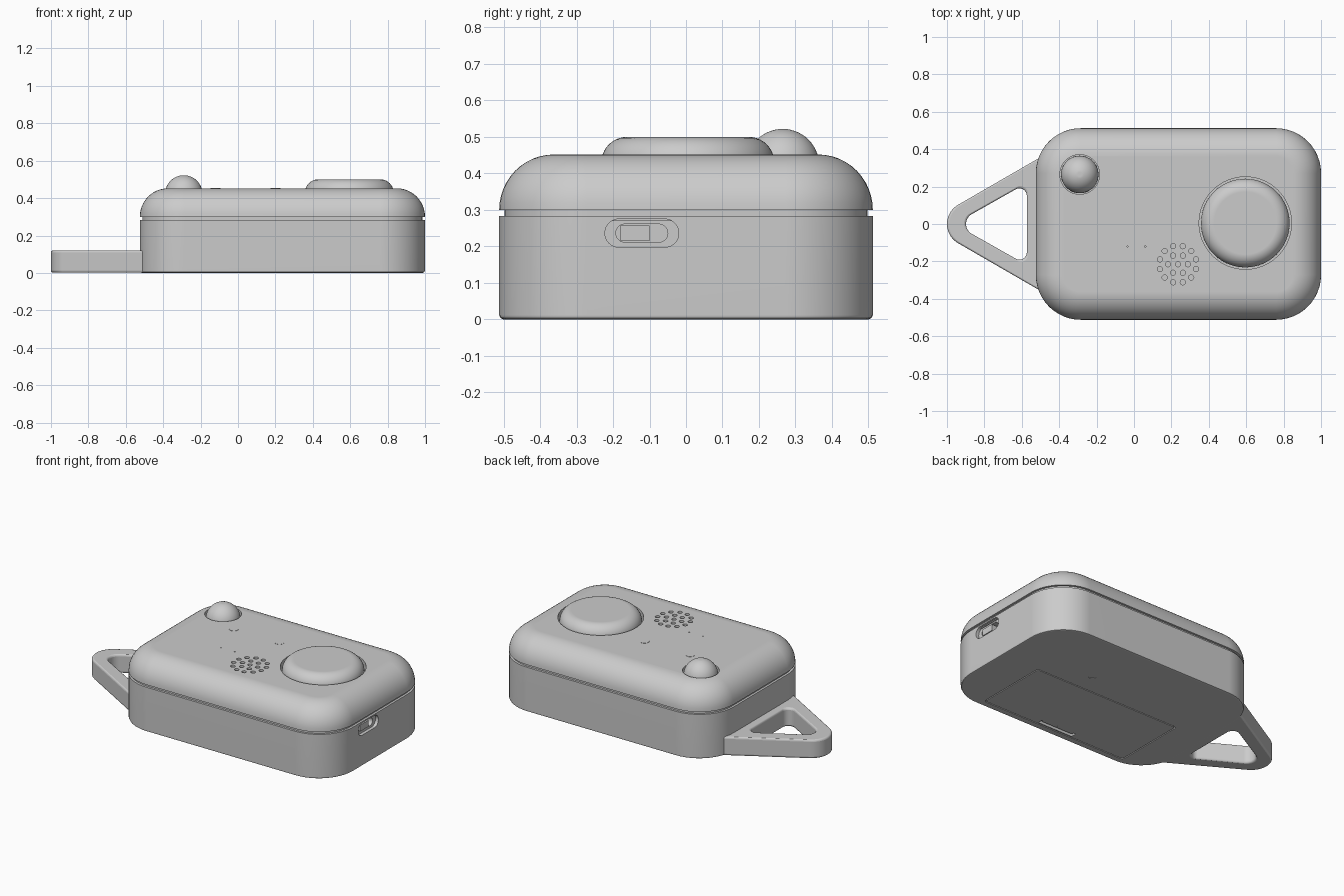
import bpy, bmesh
from math import sin, cos, pi, radians
from mathutils import Vector

if "Cube" in bpy.data.objects:
    bpy.data.objects.remove(bpy.data.objects["Cube"])

grey = bpy.data.materials.new("plain grey")
grey.use_nodes = True
grey.diffuse_color = (0.6, 0.6, 0.6, 1)
grey.node_tree.nodes["Principled BSDF"].inputs["Base Color"].default_value = (0.6, 0.6, 0.6, 1)
parts = []


def finish(name, bm):
    bmesh.ops.recalc_face_normals(bm, faces=bm.faces)
    mesh = bpy.data.meshes.new(name)
    bm.to_mesh(mesh)
    bm.free()
    mesh.materials.append(grey)
    obj = bpy.data.objects.new(name, mesh)
    bpy.context.collection.objects.link(obj)
    parts.append(obj)
    return obj


def rounded(corners, radii, steps=12):
    """Counter-clockwise polygon with every corner turned into an arc."""
    pts = []
    for i, (corner, r) in enumerate(zip(corners, radii)):
        p = Vector(corner)
        a = (Vector(corners[i - 1]) - p).normalized()
        b = (Vector(corners[(i + 1) % len(corners)]) - p).normalized()
        half = a.angle(b) / 2
        centre = p + (a + b).normalized() * r / sin(half)
        turn = pi - 2 * half
        start = p + a * r / (sin(half) / cos(half)) - centre
        for k in range(steps + 1):
            t = turn * k / steps
            pts.append((centre.x + start.x * cos(t) - start.y * sin(t),
                        centre.y + start.x * sin(t) + start.y * cos(t)))
    return pts


def rect(x0, x1, y0, y1, r, inset=0):
    x0, x1, y0, y1 = x0 + inset, x1 - inset, y0 + inset, y1 - inset
    return rounded([(x0, y0), (x1, y0), (x1, y1), (x0, y1)], [r - inset] * 4)


def circle(x, y, r, n=64):
    return [(x + r * cos(2 * pi * k / n), y + r * sin(2 * pi * k / n)) for k in range(n)]


def add_loft(bm, rings, sideways=False):
    """Skin a stack of (outline, height) rings and close both ends."""
    loops = [[bm.verts.new((h, u, v) if sideways else (u, v, h)) for u, v in pts]
             for pts, h in rings]
    for low, high in zip(loops, loops[1:]):
        for k in range(len(low)):
            j = (k + 1) % len(low)
            bm.faces.new((low[k], low[j], high[j], high[k]))
    bm.faces.new(loops[0][::-1])
    bm.faces.new(loops[-1])


def loft(name, rings, sideways=False):
    bm = bmesh.new()
    add_loft(bm, rings, sideways)
    return finish(name, bm)


def cut(target, outlines, low, high, sideways=False):
    bm = bmesh.new()
    for pts in outlines:
        add_loft(bm, [(pts, low), (pts, high)], sideways)
    cutter = finish("cutter", bm)
    parts.remove(cutter)
    cutter.hide_render = True
    mod = target.modifiers.new("cut", "BOOLEAN")
    mod.operation, mod.solver, mod.object = "DIFFERENCE", "EXACT", cutter
    bpy.context.view_layer.objects.active = target
    bpy.ops.object.modifier_apply(modifier=mod.name)
    bpy.data.objects.remove(cutter)


def body(inset=0):
    return rect(-0.525, 1, -0.512, 0.512, 0.24, inset)


# Case halves and the recessed seam between them
lower = loft("lower_case", [(body(0.012), 0), (body(0.004), 0.004), (body(), 0.012),
                            (body(), 0.284)])
loft("seam", [(body(0.014), 0.27), (body(0.014), 0.32)])
dome = [(body(0.15 * (1 - cos(t))), 0.3 + 0.152 * sin(t))
        for t in (pi / 2 * k / 12 for k in range(13))]
upper = loft("upper_case", dome)

# Push button and indicator dome, each in a round well
BX, BY, LX, LY = 0.595, 0.005, -0.29, 0.265
cut(upper, [circle(BX, BY, 0.247), circle(LX, LY, 0.106)], 0.4, 0.6)
loft("push_button", [(circle(BX, BY, 0.237), 0.395)] +
     [(circle(BX, BY, 0.167 + 0.07 * cos(t)), 0.43 + 0.07 * sin(t))
      for t in (pi / 2 * k / 10 for k in range(11))])
loft("indicator_dome", [(circle(LX, LY, 0.1), 0.395)] +
     [(circle(LX, LY, 0.1 * cos(t)), 0.422 + 0.1 * sin(t))
      for t in (pi / 2 * k / 14 for k in range(14))])

# Speaker grille: centre hole with two rings, and two pin holes
SX, SY = 0.235, -0.215
holes = [circle(SX, SY, 0.014, 20)]
for count, radius, offset in ((6, 0.053, 0), (12, 0.1, 15)):
    for k in range(count):
        a = radians(offset + 360 * k / count)
        holes.append(circle(SX + radius * cos(a), SY + radius * sin(a), 0.014, 20))
holes += [circle(x, -0.12, 0.004, 12) for x in (-0.035, 0.06)]
cut(upper, holes, 0.41, 0.6)

# Small flush lights on top
for side, x in (("right", -0.12), ("left", 0.2)):
    loft(side + "_light", [(circle(x, 0.13, 0.027, 32), 0.448), (circle(x, 0.13, 0.027, 32), 0.4535)])

# Slide switch in a stepped slot on the end
cut(lower, [rect(-0.222, -0.02, 0.198, 0.275, 0.038)], 0.98, 1.1, True)
cut(lower, [rect(-0.192, -0.05, 0.212, 0.261, 0.024)], 0.94, 1.1, True)
knob = rect(-0.181, -0.098, 0.216, 0.257, 0.003)
loft("switch_knob", [(knob, 0.93), (knob, 0.985)], True)

# Battery door with a finger latch underneath
cut(lower, [rect(-0.306, 0.736, -0.466, 0.016, 0.02)], -0.1, 0.02)
door = rect(-0.3, 0.73, -0.46, 0.01, 0.014)
door = loft("battery_door", [(door, 0), (door, 0.025)])
cut(door, [rect(0.09, 0.34, -0.452, -0.415, 0.008)], -0.1, 0.018)
latch = rect(0.1, 0.33, -0.434, -0.419, 0.004)
loft("door_latch", [(latch, 0.003), (latch, 0.022)])
cut(lower, [circle(0.443, 0.157, 0.027, 32)], -0.1, 0.002)

# Triangular carry loop: outer and inner outlines bridged into a ring
outer = rounded([(-1.118, 0), (-0.45, -0.386), (-0.45, 0.386)], [0.118, 0.02, 0.02])
inner = rounded([(-0.96, 0), (-0.573, -0.219), (-0.573, 0.219)], [0.06, 0.04, 0.04])
bm = bmesh.new()
rings = [[bm.verts.new((x, y, z)) for x, y in pts]
         for pts, z in ((outer, 0.002), (outer, 0.12), (inner, 0.12), (inner, 0.002))]
for i in range(4):
    a, b = rings[i], rings[(i + 1) % 4]
    for k in range(len(a)):
        j = (k + 1) % len(a)
        bm.faces.new((a[k], a[j], b[j], b[k]))
loop = finish("carry_loop", bm)
bevel = loop.modifiers.new("soft edges", "BEVEL")
bevel.width, bevel.segments = 0.012, 3
bevel.limit_method, bevel.angle_limit = "ANGLE", radians(50)

# Smooth shading with crisp edges
bpy.ops.object.select_all(action="DESELECT")
for obj in parts:
    obj.select_set(True)
bpy.context.view_layer.objects.active = upper
bpy.ops.object.shade_smooth_by_angle(angle=radians(32))
for obj in parts:
    mod = obj.modifiers.new("flat face normals", "WEIGHTED_NORMAL")
    mod.keep_sharp = True
